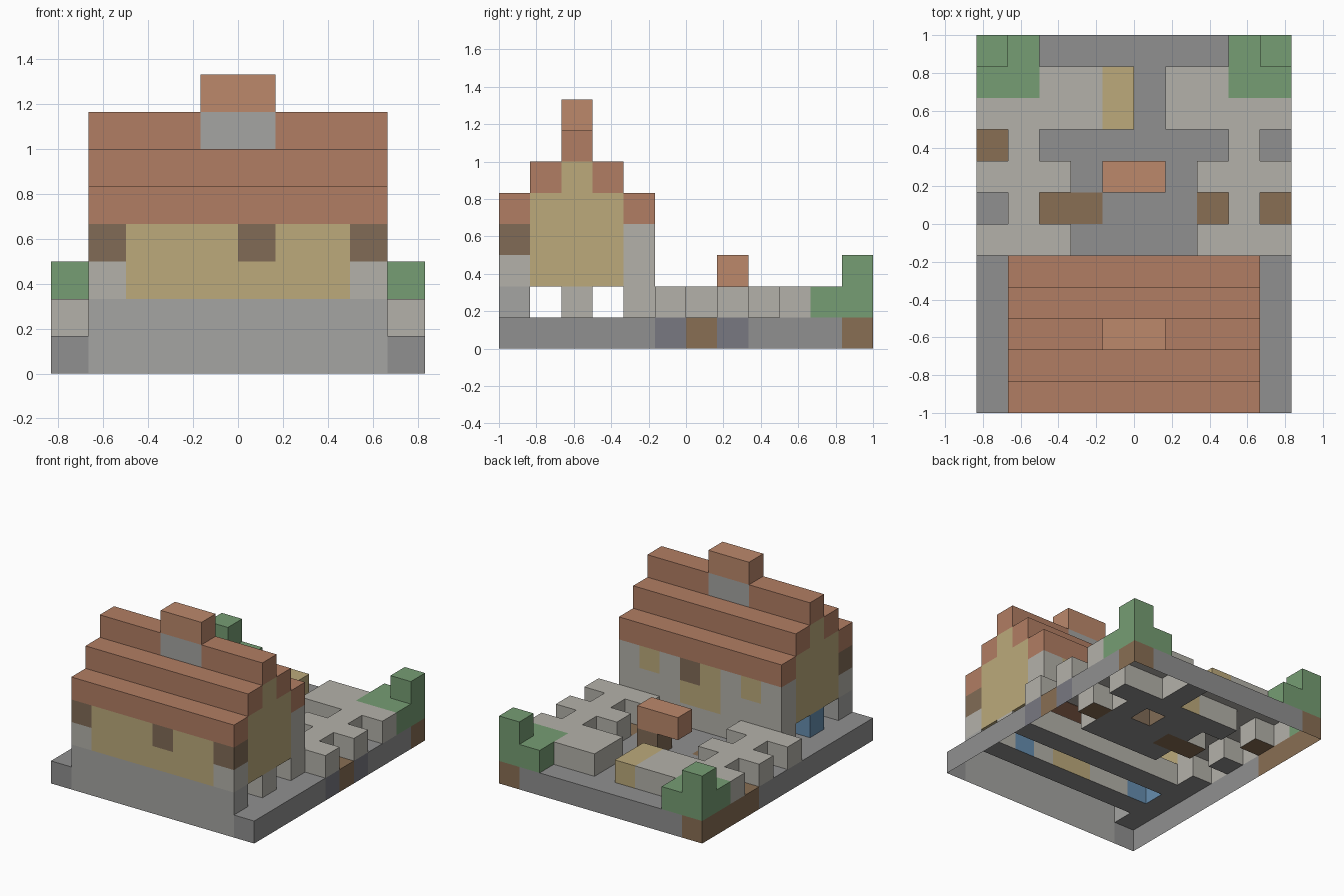
import bpy, bmesh
from mathutils import Vector

if "Cube" in bpy.data.objects:
    bpy.data.objects.remove(bpy.data.objects["Cube"])

U = 1 / 6                      # cell size
PALETTE = {                    # display colours (sRGB)
    "paving": (0.56, 0.56, 0.56), "stone": (0.70, 0.69, 0.66), "plaster": (0.73, 0.66, 0.48),
    "timber": (0.50, 0.42, 0.34), "tile": (0.69, 0.49, 0.39), "brick": (0.73, 0.53, 0.42),
    "leaf": (0.46, 0.61, 0.45), "soil": (0.53, 0.43, 0.33), "slate": (0.47, 0.47, 0.50),
    "glass": (0.40, 0.55, 0.68), "grey_brick": (0.64, 0.64, 0.63),
}
mats = {}
for name, rgb in PALETTE.items():
    m = bpy.data.materials.new(name)
    m.diffuse_color = (*[c ** 2.2 for c in rgb], 1)
    m.use_nodes = True
    m.node_tree.nodes["Principled BSDF"].inputs["Base Color"].default_value = m.diffuse_color
    mats[name] = m

cells = {}                     # (i, j, k) -> (part, colour)


def fill(part, colour, i, j, k):
    """Fill an inclusive block of cells; each range is a number or a (first, last) pair."""
    span = lambda r: range(r[0], r[1] + 1) if isinstance(r, tuple) else (r,)
    for a in span(i):
        for b in span(j):
            for c in span(k):
                cells[a, b, c] = (part, colour)


# ground slab with paths, soil patches and coloured edges
fill("ground_slab", "paving", (0, 9), (0, 11), 0)
fill("ground_slab", "grey_brick", (1, 8), 0, 0)
for i, j in ((0, 8), ((2, 3), 6), (7, 6), (9, 6), (9, 11), (0, (9, 11))):
    fill("ground_slab", "soil", i, j, 0)
for j in (5, 7):
    fill("ground_slab", "slate", 9, j, 0)

# low garden walls
for i, j in (((0, 2), 5), ((7, 9), 5), (1, 6), (8, 6), ((0, 2), 7), ((7, 9), 7),
             (1, 8), (8, 8), ((0, 3), 9), ((6, 9), 9), ((2, 3), 10), ((6, 7), 10)):
    fill("garden_walls", "stone", i, j, 1)
fill("garden_bench", "plaster", 4, (9, 10), 1)

# corner shrubs
for inner, outer in ((1, 0), (8, 9)):
    fill("corner_shrubs", "leaf", (min(inner, outer), max(inner, outer)), (10, 11), 1)
    fill("corner_shrubs", "leaf", outer, 11, 2)

# small canopy on one post
fill("canopy", "timber", 5, 7, 1)
fill("canopy", "brick", (4, 5), 7, 2)

# house: three ground floor rows with open passages between them
fill("house_walls", "grey_brick", (1, 8), 0, 1)
fill("house_walls", "stone", (1, 8), 2, 1)
fill("house_walls", "stone", (1, 8), 4, (1, 3))
fill("house_walls", "glass", 1, 2, 1)
fill("house_walls", "glass", 7, 2, 1)
fill("house_walls", "plaster", (4, 5), 2, 1)
# upper floor and gables
fill("house_walls", "plaster", (1, 8), (0, 3), (2, 3))
fill("house_walls", "plaster", (1, 8), (1, 3), 4)
fill("house_walls", "plaster", (1, 8), 2, 5)
# corner stones and timber on the front
for i in (1, 8):
    fill("house_walls", "stone", i, 0, 2)
for i in (1, 5, 8):
    fill("house_walls", "timber", i, 0, 3)
# patches on the back wall
for i, k in ((7, 3), (2, 3), (4, 3), (4, 2), (5, 2)):
    fill("house_walls", "plaster", i, 4, k)
fill("house_walls", "timber", 5, 4, 3)

# stepped roof and chimney
for step in range(3):
    for j in (step, 4 - step):
        fill("stepped_roof", "tile", (1, 8), j, 4 + step)
fill("chimney", "grey_brick", (4, 5), 2, 6)
fill("chimney", "brick", (4, 5), 2, 7)

# one mesh per part: only the outer skin, open underneath
for part in dict.fromkeys(p for p, _ in cells.values()):
    bm = bmesh.new()
    colours = []
    for cell, (p, colour) in cells.items():
        if p != part:
            continue
        if colour not in colours:
            colours.append(colour)
        centre = Vector(((cell[0] - 4.5) * U, (cell[1] - 5.5) * U, (cell[2] + 0.5) * U))
        for axis in range(3):
            for sign in (-1, 1):
                n = [0, 0, 0]
                n[axis] = sign
                near = tuple(c + d for c, d in zip(cell, n))
                if near in cells or near[2] < 0:
                    continue
                n = Vector(n)
                u = Vector([1 if a == (axis + 1) % 3 else 0 for a in range(3)])
                v = n.cross(u)
                corners = [centre + (n + u * s + v * t) * U / 2
                           for s, t in ((-1, -1), (1, -1), (1, 1), (-1, 1))]
                face = bm.faces.new([bm.verts.new(c) for c in corners])
                face.material_index = colours.index(colour)
    bmesh.ops.remove_doubles(bm, verts=bm.verts, dist=0.001)
    mesh = bpy.data.meshes.new(part)
    bm.to_mesh(mesh)
    bm.free()
    for colour in colours:
        mesh.materials.append(mats[colour])
    bpy.context.collection.objects.link(bpy.data.objects.new(part, mesh))
